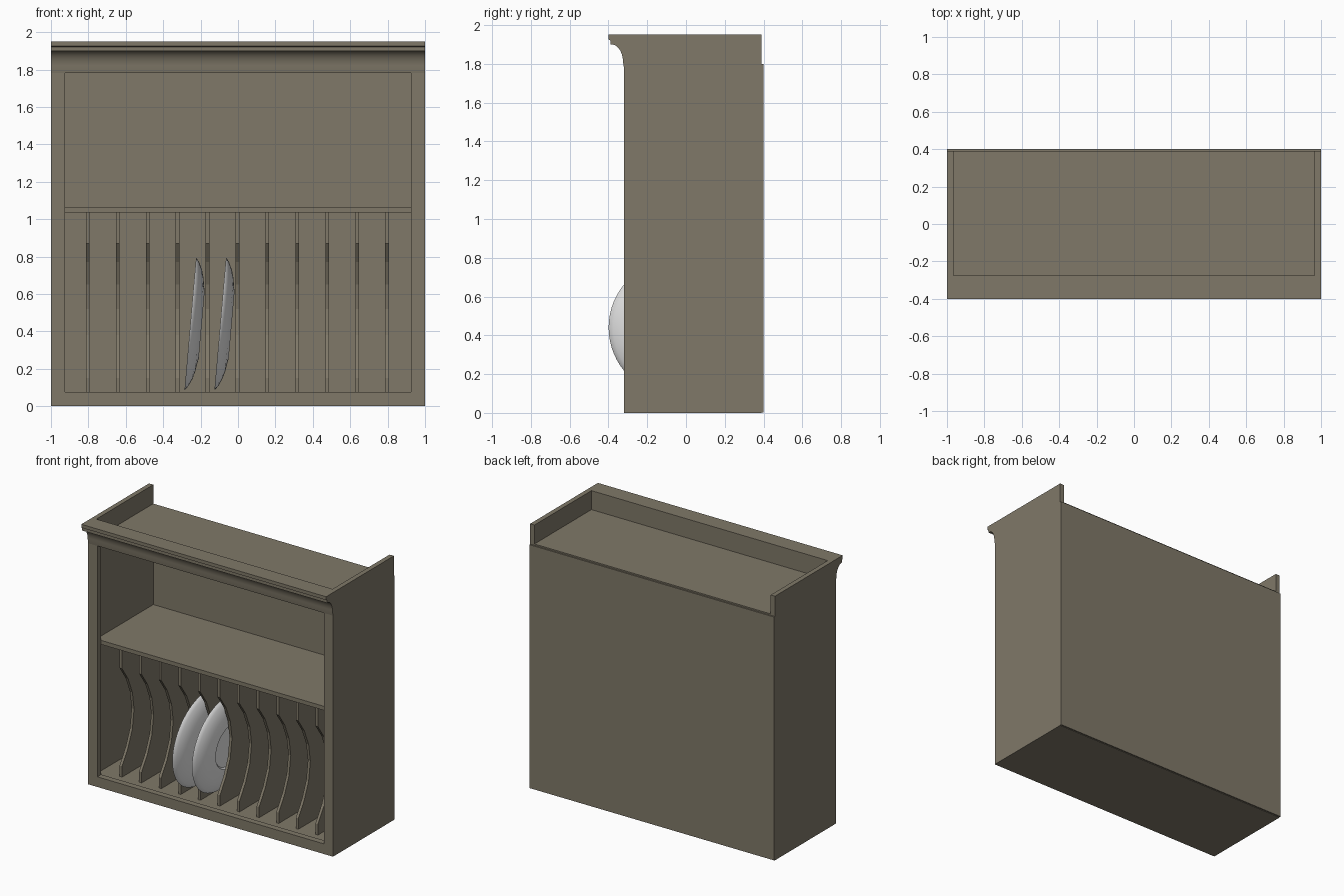
import bpy, bmesh, math
from mathutils import Vector

if "Cube" in bpy.data.objects:
    bpy.data.objects.remove(bpy.data.objects["Cube"], do_unlink=True)


def make_material(name, color):
    mat = bpy.data.materials.new(name)
    mat.use_nodes = True
    mat.diffuse_color = color
    mat.node_tree.nodes["Principled BSDF"].inputs["Base Color"].default_value = color
    return mat


def finish(name, bm, mat):
    bmesh.ops.recalc_face_normals(bm, faces=bm.faces)
    mesh = bpy.data.meshes.new(name)
    bm.to_mesh(mesh)
    bm.free()
    mesh.materials.append(mat)
    obj = bpy.data.objects.new(name, mesh)
    bpy.context.collection.objects.link(obj)
    return obj


def box(name, x, y, z, mat):
    """Box from (min, max) pairs."""
    bm = bmesh.new()
    bmesh.ops.create_cube(bm, size=1)
    for v in bm.verts:
        v.co = [r[0] if c < 0 else r[1] for c, r in zip(v.co, (x, y, z))]
    return finish(name, bm, mat)


def extrude_x(name, profile, x0, x1, mat):
    """Extrude a (y, z) profile along x."""
    bm = bmesh.new()
    face = bm.faces.new([bm.verts.new((x0, y, z)) for y, z in profile])
    new = bmesh.ops.extrude_face_region(bm, geom=[face])["geom"]
    verts = [g for g in new if isinstance(g, bmesh.types.BMVert)]
    bmesh.ops.translate(bm, verts=verts, vec=(x1 - x0, 0, 0))
    return finish(name, bm, mat)


def smooth(obj, degrees):
    bpy.ops.object.select_all(action="DESELECT")
    obj.select_set(True)
    bpy.context.view_layer.objects.active = obj
    bpy.ops.object.shade_smooth_by_angle(angle=math.radians(degrees))


paint = make_material("olive_grey_paint", (0.215, 0.19, 0.14, 1))
china = make_material("white_china", (0.8, 0.8, 0.8, 1))

FRONT, FRAME_BACK, BACK = -0.32, -0.275, 0.39
INNER, OPENING = 0.965, 0.925

# Carcass
for side, s in (("left", 1), ("right", -1)):
    box(side + "_side", sorted((s * INNER, s)), (FRAME_BACK, BACK), (0, 1.95), paint)
    box(side + "_stile", sorted((s * OPENING, s)), (FRONT, FRAME_BACK), (0, 1.78), paint)
box("back_panel", (-1, 1), (BACK, 0.4), (0.003, 1.8), paint)
box("bottom_rail", (-OPENING, OPENING), (FRONT, FRAME_BACK), (0, 0.075), paint)
for name, z in (("floor_board", (0, 0.07)), ("shelf", (1.035, 1.065)), ("top_board", (1.78, 1.81))):
    box(name, (-INNER, INNER), (FRAME_BACK, BACK), z, paint)

# Top rail with cove moulding
cove = [(-0.385 + 0.06 * math.sin(a), 1.81 + 0.09 * math.cos(a))
        for a in (math.pi / 2 * i / 12 for i in range(13))]
profile = [(FRAME_BACK, 1.95), (-0.4, 1.95), (-0.4, 1.925), (-0.39, 1.92), (-0.39, 1.9)]
profile += cove + [(FRONT, 1.78), (FRAME_BACK, 1.78)]
smooth(extrude_x("cornice", profile, -1, 1, paint), 25)

# Plate rack dividers with a scooped front edge
scoop = [(-0.22, 0.87), (-0.15, 0.77), (-0.1, 0.65), (-0.08, 0.52),
         (-0.1, 0.38), (-0.15, 0.26), (-0.22, 0.15)]
divider = [(BACK, 0.07), (BACK, 1.035), (-0.22, 1.035)] + scoop + [(-0.22, 0.07)]
for i in range(11):
    x = -0.803 + 0.16 * i
    extrude_x(f"divider_{i + 1}", divider, x - 0.01, x + 0.01, paint)

# Plates: lathed (radius, depth) outline, foot ring towards +z
outline = [(0, 0.05), (0.155, 0.05), (0.165, 0.061), (0.18, 0.061), (0.2, 0.057),
           (0.25, 0.049), (0.29, 0.038), (0.33, 0.02), (0.352, 0.004), (0.354, 0),
           (0.345, 0), (0.3, 0.02), (0.24, 0.034), (0.19, 0.042), (0, 0.042)]
for i in range(2):
    bm = bmesh.new()
    verts = [bm.verts.new((r, 0, d)) for r, d in outline]
    edges = [bm.edges.new(pair) for pair in zip(verts, verts[1:])]
    bmesh.ops.spin(bm, geom=verts + edges, cent=(0, 0, 0), axis=(0, 0, 1),
                   angle=math.tau, steps=64)
    bmesh.ops.remove_doubles(bm, verts=bm.verts, dist=0.0005)
    plate = finish(f"plate_{i + 1}", bm, china)
    plate.rotation_euler.y = math.radians(95)
    plate.location = Vector((-0.255 + 0.16 * i, -0.045, 0.44))
    smooth(plate, 40)
